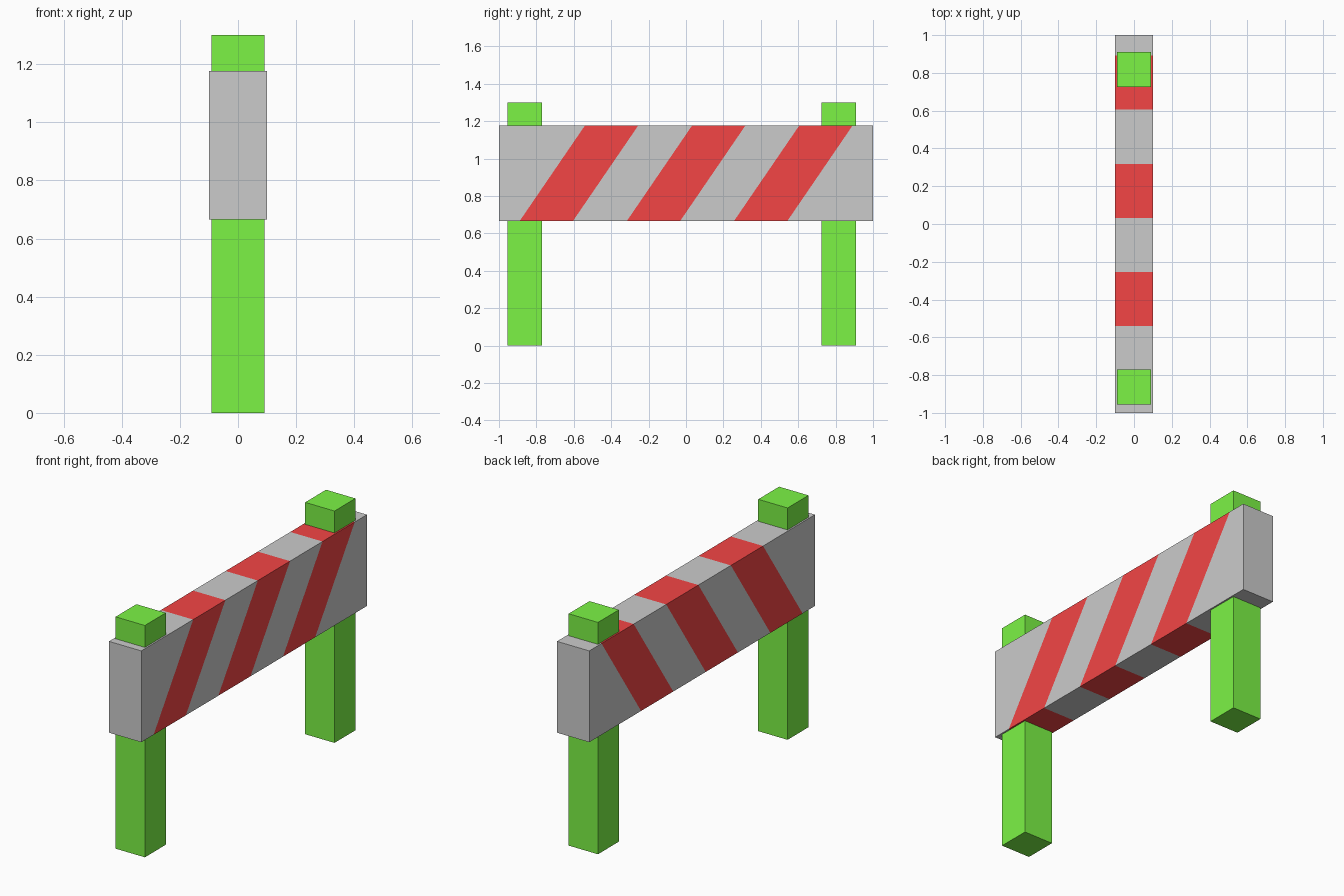
import bpy, bmesh
from mathutils import Matrix, Vector

if "Cube" in bpy.data.objects:
    bpy.data.objects.remove(bpy.data.objects["Cube"])


def material(name, color):
    m = bpy.data.materials.new(name)
    m.diffuse_color = color
    m.use_nodes = True
    m.node_tree.nodes["Principled BSDF"].inputs["Base Color"].default_value = m.diffuse_color
    return m


def box_bmesh(lo, hi):
    lo, hi = Vector(lo), Vector(hi)
    bm = bmesh.new()
    bmesh.ops.create_cube(bm, size=1, matrix=Matrix.Translation((lo + hi) / 2)
                          @ Matrix.Diagonal((*(hi - lo), 1)))
    return bm


def finish(name, bm, mats):
    me = bpy.data.meshes.new(name)
    bm.to_mesh(me)
    bm.free()
    for m in mats:
        me.materials.append(m)
    ob = bpy.data.objects.new(name, me)
    bpy.context.collection.objects.link(ob)


green = material("green_paint", (0.2, 0.9, 0.06, 1))
red = material("red_paint", (0.9, 0.06, 0.06, 1))
grey = material("grey_board", (0.8, 0.8, 0.8, 1))

# Posts passing through the board
for name, y0, y1 in (("front_post", -0.955, -0.77), ("back_post", 0.725, 0.91)):
    finish(name, box_bmesh((-0.091, y0, 0), (0.091, y1, 1.3)), [green])

# Board, cut along the slanted stripe edges and painted per face
Z0, Z1 = 0.665, 1.177
LEAN = 0.35 / (Z1 - Z0)
WIDTH = 0.285
starts = [-0.89 + 0.573 * i for i in range(3)]
bm = box_bmesh((-0.1, -1, Z0), (0.1, 1, Z1))
for s in starts:
    for y in (s, s + WIDTH):
        bmesh.ops.bisect_plane(bm, geom=bm.verts[:] + bm.edges[:] + bm.faces[:],
                               plane_co=(0, y, Z0), plane_no=(0, 1, -LEAN))
for f in bm.faces:
    c = f.calc_center_median()
    base_y = c.y - LEAN * (c.z - Z0)
    in_stripe = any(s < base_y < s + WIDTH for s in starts)
    f.material_index = int(in_stripe and abs(f.normal.y) < 0.5)
finish("striped_board", bm, [grey, red])
